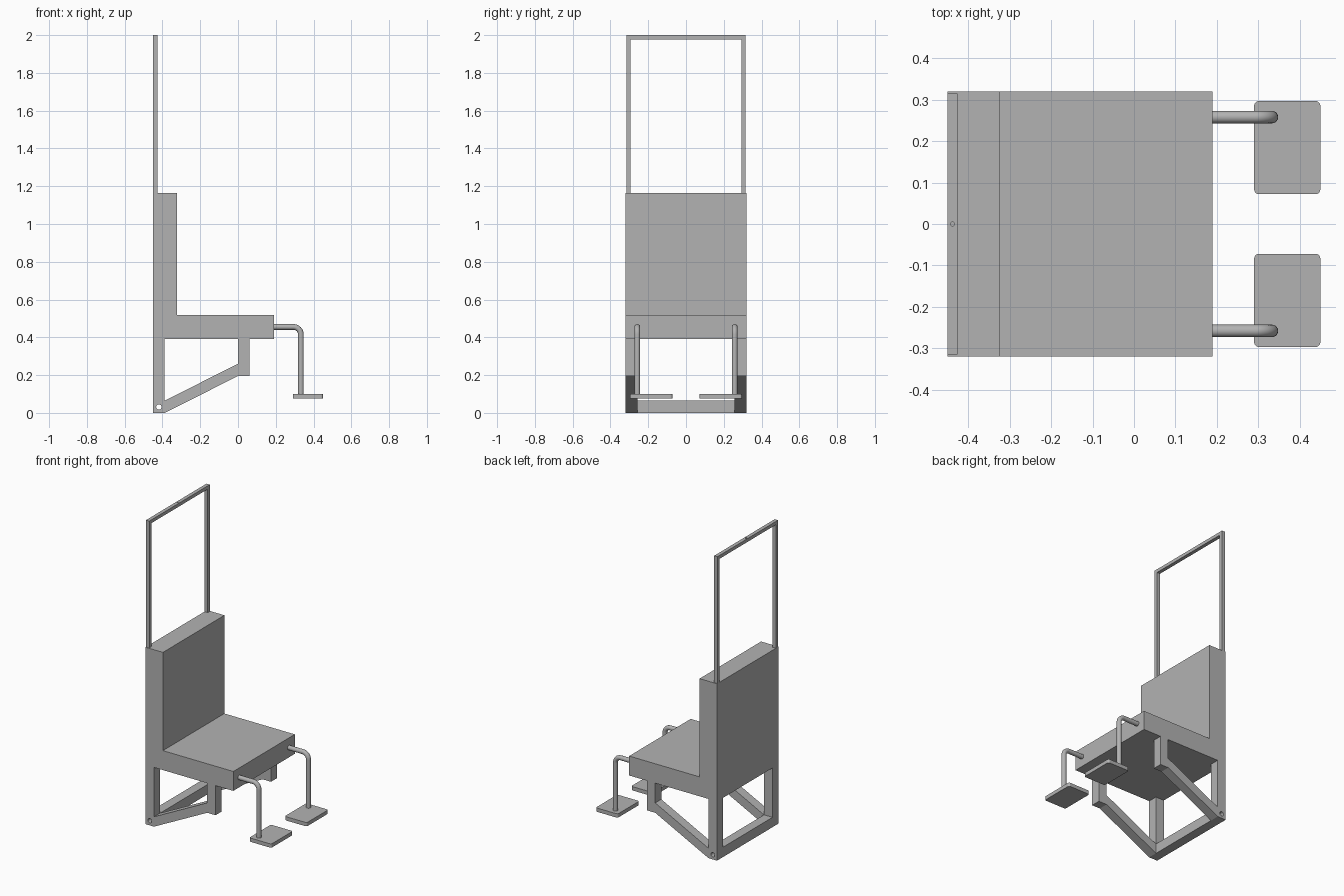
import bpy, bmesh, math
from mathutils import Vector

cube = bpy.data.objects.get("Cube")
if cube:
    bpy.data.objects.remove(cube, do_unlink=True)

GREY = (0.45, 0.45, 0.45, 1)
grey = bpy.data.materials.new("plain grey")
grey.use_nodes = True
grey.diffuse_color = GREY
grey.node_tree.nodes["Principled BSDF"].inputs["Base Color"].default_value = GREY


def finish(name, bm):
    bmesh.ops.recalc_face_normals(bm, faces=bm.faces)
    mesh = bpy.data.meshes.new(name)
    bm.to_mesh(mesh)
    bm.free()
    mesh.materials.append(grey)
    obj = bpy.data.objects.new(name, mesh)
    bpy.context.collection.objects.link(obj)
    return obj


def prism(name, points, depth):
    """Extrude a closed outline of 3D points along depth."""
    bm = bmesh.new()
    face = bm.faces.new([bm.verts.new(p) for p in points])
    ext = bmesh.ops.extrude_face_region(bm, geom=[face], use_keep_orig=True)
    moved = [g for g in ext["geom"] if isinstance(g, bmesh.types.BMVert)]
    bmesh.ops.translate(bm, vec=Vector(depth), verts=moved)
    return finish(name, bm)


def side_prism(name, outline, half):
    return prism(name, [(x, -half, z) for x, z in outline], (0, 2 * half, 0))


def rect(a0, b0, a1, b1):
    return [(a0, b0), (a1, b0), (a1, b1), (a0, b1)]


def circle(a, b, r, n=24):
    return [(a + r * math.cos(math.tau * i / n), b + r * math.sin(math.tau * i / n))
            for i in range(n)]


def cut(obj, cutter):
    cutter.hide_render = True
    mod = obj.modifiers.new("cut", "BOOLEAN")
    mod.operation, mod.solver, mod.object = "DIFFERENCE", "EXACT", cutter
    bpy.context.view_layer.objects.active = obj
    bpy.ops.object.modifier_apply(modifier=mod.name)
    bpy.data.objects.remove(cutter, do_unlink=True)


# Main levels
BACK, LEG, FRONT = -0.45, -0.388, 0.19
SEAT, RAIL, HALF, INNER = 0.39, 0.065, 0.32, 0.257

# Seat, backrest and under-frame share one side profile
body = side_prism("chair_body", [
    (BACK, 0), (LEG, 0), (0, 0.195), (0.06, 0.195), (0.06, SEAT), (FRONT, SEAT),
    (FRONT, 0.518), (-0.323, 0.518), (-0.323, 1.165), (BACK, 1.165)], HALF)

# Opening through the side frames
cut(body, side_prism("side_opening", [
    (LEG, RAIL), (0, 0.26), (0, SEAT), (LEG, SEAT)], 0.5))
# Space under the seat between the side frames
cut(body, side_prism("middle_opening", rect(LEG, -0.1, 0.12, SEAT), INNER))
# Rear opening above the bottom rail
cut(body, side_prism("rear_opening", rect(-0.6, RAIL, LEG + 0.1, SEAT), INNER))
# Axle hole
cut(body, side_prism("axle_hole", circle(-0.419, 0.031, 0.014), 0.5))

# Tall hoop above the backrest
hoop = prism("head_hoop", [(BACK, y, z) for y, z in [
    (-0.315, 1.165), (-0.315, 2), (0.315, 2), (0.315, 1.165),
    (0.293, 1.165), (0.293, 1.978), (-0.293, 1.978), (-0.293, 1.165)]], (0.024, 0, 0))
cut(hoop, prism("hook_hole", [(x, y, 1.9) for x, y in circle(-0.438, 0, 0.005, 16)],
                (0, 0, 0.2)))


def tube(name, path, radius, sides=20):
    """Sweep a ring along a path lying in an xz plane."""
    bm = bmesh.new()
    rings = []
    for i, p in enumerate(path):
        t = (path[min(i + 1, len(path) - 1)] - path[max(i - 1, 0)]).normalized()
        u, v = Vector((0, 1, 0)), Vector((-t.z, 0, t.x))
        rings.append([bm.verts.new(p + u * a + v * b)
                      for a, b in circle(0, 0, radius, sides)])
    for r0, r1 in zip(rings, rings[1:]):
        for i in range(sides):
            j = (i + 1) % sides
            bm.faces.new((r0[i], r0[j], r1[j], r1[i]))
    bm.faces.new(rings[0])
    bm.faces.new(rings[-1])
    obj = finish(name, bm)
    bpy.ops.object.select_all(action="DESELECT")
    obj.select_set(True)
    bpy.context.view_layer.objects.active = obj
    bpy.ops.object.shade_smooth_by_angle(angle=math.radians(40))
    return obj


# Footrests: bent tube and rounded plate on each side
BEND, TUBE_X, TUBE_Z = 0.04, 0.333, 0.455
for side, label in ((1, "left"), (-1, "right")):
    y = 0.258 * side
    path = [Vector((FRONT, y, TUBE_Z))]
    for k in range(9):
        a = math.pi / 2 * k / 8
        path.append(Vector((TUBE_X - BEND + BEND * math.sin(a), y,
                            TUBE_Z - BEND + BEND * math.cos(a))))
    path.append(Vector((TUBE_X, y, 0.1)))
    tube("footrest_tube_" + label, path, 0.015)

    outline = []
    r = 0.012
    corners = [(0.45 - r, 0.297 - r), (0.29 + r, 0.297 - r),
               (0.29 + r, 0.072 + r), (0.45 - r, 0.072 + r)]
    for q, (cx, cy) in enumerate(corners):
        for k in range(6):
            a = math.pi / 2 * (q + k / 5)
            outline.append((cx + r * math.cos(a), side * (cy + r * math.sin(a)), 0.075))
    prism("foot_plate_" + label, outline, (0, 0, 0.025))
